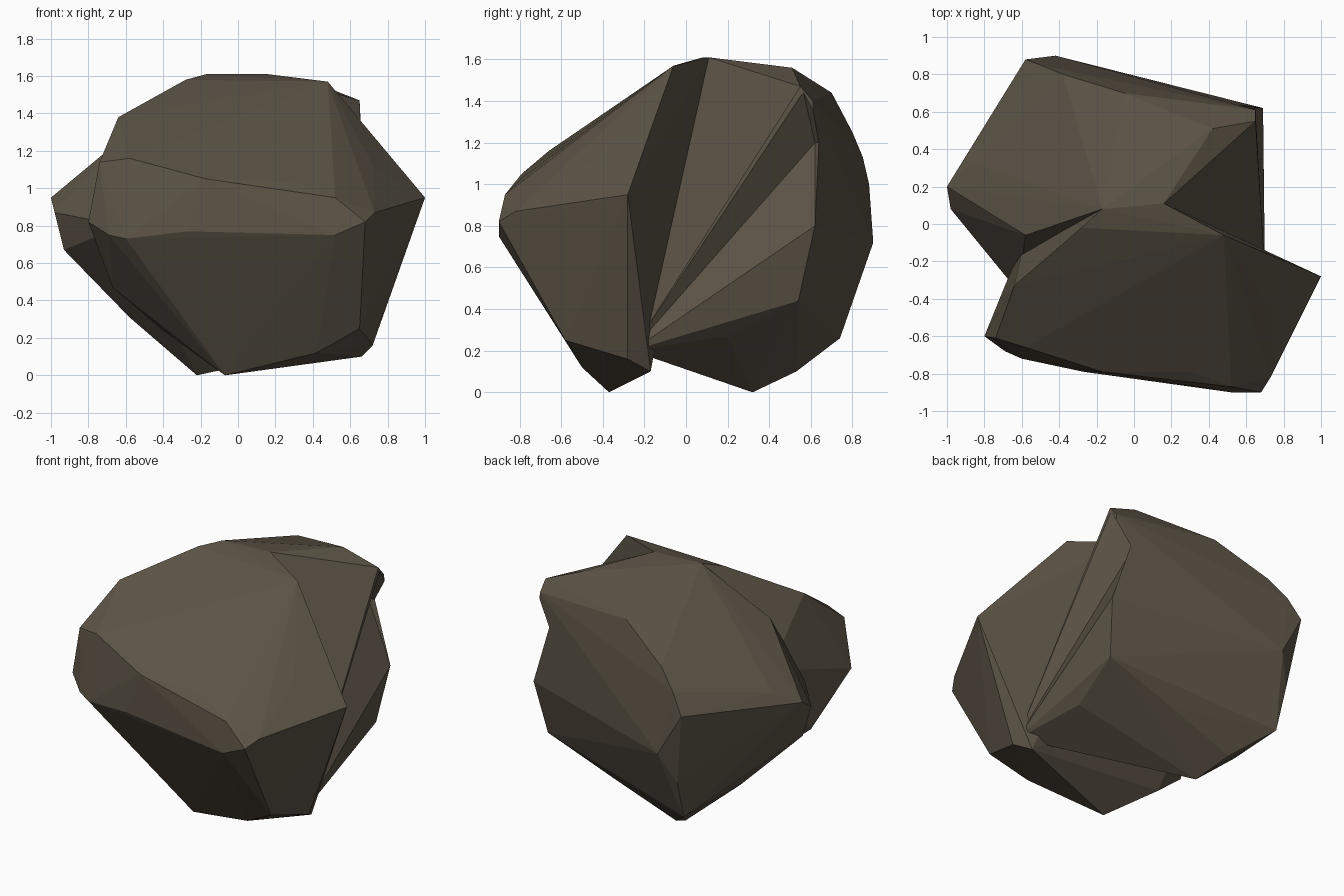
import bpy, bmesh

if "Cube" in bpy.data.objects:
    bpy.data.objects.remove(bpy.data.objects["Cube"])

# Key corners of the front slab (sloping top face, spike on the right)
FRONT = [
    (-.17, .08, 1.61), (.16, .11, 1.61), (.48, -.06, 1.57), (-.28, -.02, 1.58),
    (-.64, -.33, 1.38), (.56, -.42, 1.23), (.73, -.45, 1.11), (1, -.28, .95),
    (-.74, -.61, 1.14), (-.58, -.66, 1.16), (-.17, -.79, 1.05), (.31, -.79, 1.03),
    (.52, -.87, .95), (.68, -.9, .82), (.73, -.82, .87), (.52, -.9, .75),
    (.13, -.8, .77), (-.27, -.79, .77), (-.6, -.72, .73), (-.69, -.68, .75),
    (-.8, -.6, .82), (-.67, -.36, .47), (-.4, -.25, .24), (-.07, -.37, 0),
    (.42, -.5, .12), (.65, -.58, .25), (.72, -.28, .16), (.66, -.17, .1),
    (-.58, -.06, .95),
]

# Key corners of the rear mass
REAR = [
    (-.17, .08, 1.61), (.16, .11, 1.61), (.42, .51, 1.56), (.65, .55, 1.47),
    (.65, .61, 1.4), (.69, .62, .8), (.64, .54, .44), (.6, .2, .27),
    (.7, -.26, .2), (.14, .54, .26), (-.22, .32, 0), (-.3, .53, .1),
    (-.5, .74, .26), (-.51, .82, .52), (-.42, .9, .72), (-.58, .88, 1.0),
    (-.5, .85, 1.13), (-.38, .8, 1.25), (-.05, .7, 1.44), (-.58, -.06, 1.3),
    (-.87, .33, 1.03), (-1, .2, .95), (-.98, .08, .87), (-.93, .1, .67),
    (-.58, .25, .31), (-.62, -.36, .8),
]

# Wedge chipped out of the rear right edge
CHIP = [
    (.66, .56, 1.46), (.53, .62, 1.2), (.69, .62, .8), (.7, -.26, .2),
    (1, .9, 1.2), (1, .2, .8),
]


def hull(name, points):
    bm = bmesh.new()
    for p in points:
        bm.verts.new(p)
    res = bmesh.ops.convex_hull(bm, input=bm.verts[:])
    loose = [v for v in bm.verts if not v.link_faces]
    bmesh.ops.delete(bm, geom=loose, context='VERTS')
    bmesh.ops.recalc_face_normals(bm, faces=bm.faces[:])
    mesh = bpy.data.meshes.new(name)
    bm.to_mesh(mesh)
    bm.free()
    obj = bpy.data.objects.new(name, mesh)
    bpy.context.collection.objects.link(obj)
    return obj


def combine(target, other, operation):
    mod = target.modifiers.new(operation, 'BOOLEAN')
    mod.operation = operation
    mod.solver = 'EXACT'
    mod.object = other
    bpy.context.view_layer.objects.active = target
    bpy.ops.object.modifier_apply(modifier=mod.name)
    bpy.data.objects.remove(other)


# Chip the rear mass, then fuse it with the front slab
rear = hull("rear_mass", REAR)
combine(rear, hull("chip_cutter", CHIP), 'DIFFERENCE')
boulder = hull("boulder", FRONT)
combine(boulder, rear, 'UNION')

# Dark brown stone
stone = bpy.data.materials.new("stone")
stone.diffuse_color = (.105, .085, .06, 1)
stone.use_nodes = True
stone.node_tree.nodes["Principled BSDF"].inputs["Base Color"].default_value = stone.diffuse_color
boulder.data.materials.clear()
boulder.data.materials.append(stone)
for poly in boulder.data.polygons:
    poly.material_index = 0
    poly.use_smooth = False
